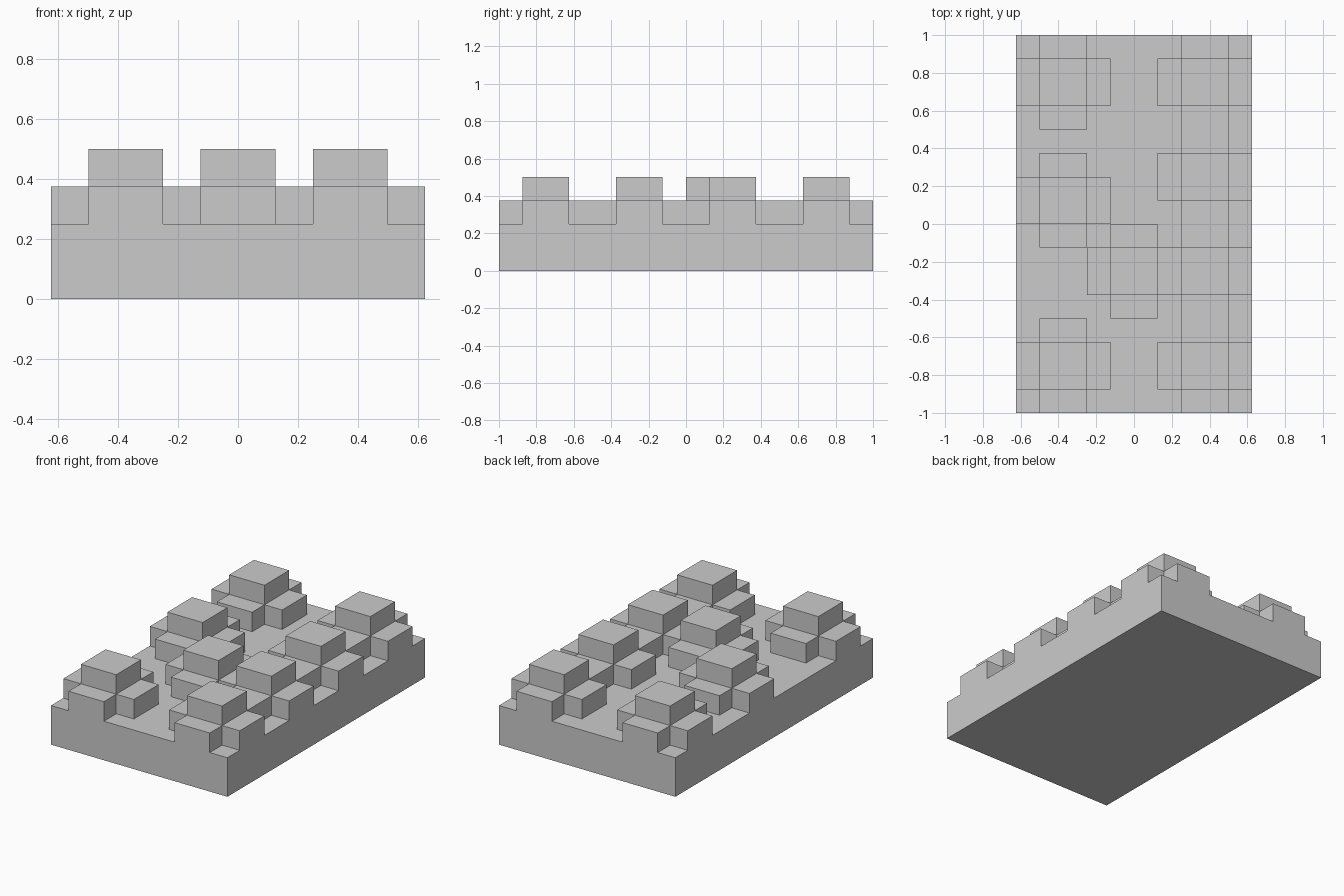
import bpy
import bmesh

if "Cube" in bpy.data.objects:
    bpy.data.objects.remove(bpy.data.objects["Cube"])

U = 0.125            # size of one block
NX, NY = 10, 16      # plate size in blocks

# Plate: every column starts two blocks high
height = {(i, j): 2 for i in range(NX) for j in range(NY)}


def raise_area(x0, x1, y0, y1, h):
    for i in range(x0, x1):
        for j in range(y0, y1):
            height[i, j] = max(height[i, j], h)


def add_stud(x, y):
    """Stepped stud whose centre sits on block corner (x, y)."""
    raise_area(x - 2, x + 2, y - 1, y + 1, 3)   # low arms along x
    raise_area(x - 1, x + 1, y - 2, y + 2, 3)   # low arms along y
    raise_area(x - 1, x + 1, y - 1, y + 1, 4)   # tall centre


# Studs: left column, single middle one, right column
studs = [(2, y) for y in (2, 9, 14)] + [(5, 6)] + [(8, y) for y in (2, 6, 10, 14)]
for x, y in studs:
    add_stud(x, y)

# Closed shell over the block columns
bm = bmesh.new()
verts = {}


def vert(x, y, z):
    key = (round(x), round(y), z)
    if key not in verts:
        verts[key] = bm.verts.new(((key[0] - NX / 2) * U, (key[1] - NY / 2) * U, z * U))
    return verts[key]


def face(*points):
    bm.faces.new([vert(*p) for p in points])


for (i, j), h in height.items():
    # top and underside
    ring = [(i, j), (i + 1, j), (i + 1, j + 1), (i, j + 1)]
    face(*[(x, y, h) for x, y in ring])
    face(*[(x, y, 0) for x, y in reversed(ring)])
    # walls down to each lower neighbour
    for dx, dy in ((1, 0), (-1, 0), (0, 1), (0, -1)):
        cx, cy = i + 0.5 + dx / 2, j + 0.5 + dy / 2
        a = (cx + dy / 2, cy - dx / 2)
        b = (cx - dy / 2, cy + dx / 2)
        for z in range(height.get((i + dx, j + dy), 0), h):
            face((*a, z), (*b, z), (*b, z + 1), (*a, z + 1))

# Merge flat areas into large clean faces
bmesh.ops.dissolve_limit(bm, angle_limit=0.01, verts=bm.verts[:], edges=bm.edges[:])

mesh = bpy.data.meshes.new("studded_plate")
bm.to_mesh(mesh)
bm.free()
bpy.context.collection.objects.link(bpy.data.objects.new("studded_plate", mesh))
